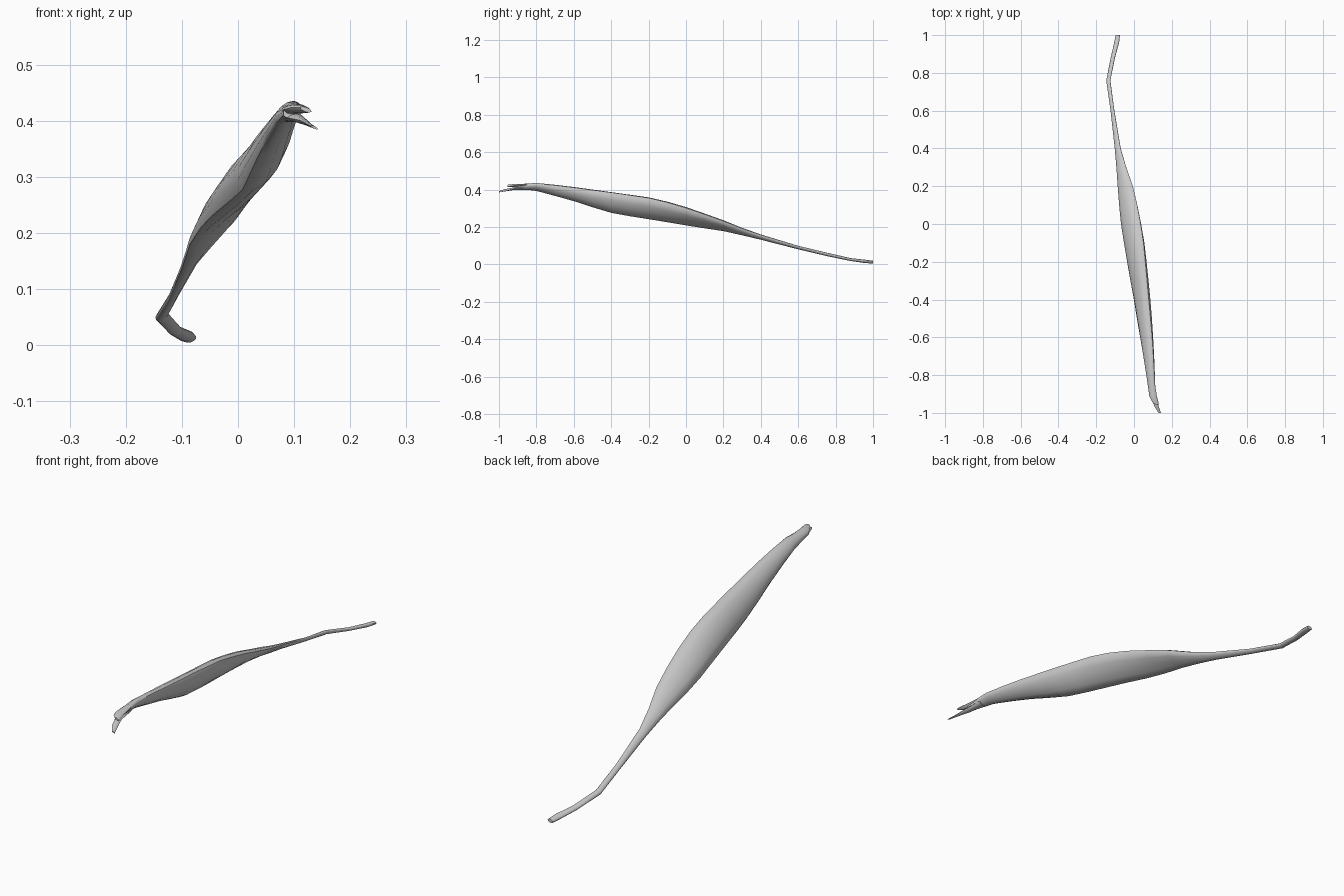
import bpy, bmesh
from math import sin, cos, pi, radians


def loft(name, stations, n=12):
    """Skin tilted ellipses: y, centre x, centre z, half length, half width, tilt, hollow."""
    bm = bmesh.new()
    rings = []
    for y, cx, cz, a, b, tilt, hollow in stations:
        t = radians(tilt)
        ring = []
        for i in range(n):
            p = 2 * pi * i / n
            u, v = a * cos(p), b * sin(p)
            if v < 0:                       # hollow side faces right and down
                v *= 1 - hollow * (0.5 - 0.5 * cos(p)) ** 0.5
            ring.append(bm.verts.new((cx + u * cos(t) - v * sin(t), y,
                                      cz + u * sin(t) + v * cos(t))))
        rings.append(ring)
    for r, s in zip(rings, rings[1:]):
        for i in range(n):
            j = (i + 1) % n
            bm.faces.new((r[i], r[j], s[j], s[i]))
    bm.faces.new(rings[0])
    bm.faces.new(rings[-1])
    bmesh.ops.recalc_face_normals(bm, faces=bm.faces)
    me = bpy.data.meshes.new(name)
    bm.to_mesh(me)
    bm.free()
    ob = bpy.data.objects.new(name, me)
    bpy.context.collection.objects.link(ob)
    bpy.ops.object.select_all(action='DESELECT')
    ob.select_set(True)
    bpy.context.view_layer.objects.active = ob
    bpy.ops.object.shade_smooth_by_angle(angle=radians(50))
    return ob


# Muscle belly tapering into the long bent tendon
loft("muscle_belly_and_tendon", [
    (-0.91, 0.098, 0.416, 0.018, 0.013, 20, 0.3),
    (-0.80, 0.088, 0.414, 0.027, 0.016, 42, 0.1),
    (-0.70, 0.078, 0.396, 0.036, 0.020, 47, 0),
    (-0.60, 0.067, 0.376, 0.045, 0.024, 50, 0),
    (-0.50, 0.055, 0.353, 0.055, 0.029, 54, 0),
    (-0.40, 0.043, 0.331, 0.064, 0.032, 57, 0),
    (-0.30, 0.029, 0.315, 0.068, 0.033, 54, 0),
    (-0.20, 0.015, 0.300, 0.071, 0.033, 51, 0),
    (-0.10, 0.001, 0.280, 0.071, 0.032, 46, 0.1),
    (0.00, -0.015, 0.256, 0.068, 0.030, 42, 0.3),
    (0.10, -0.030, 0.230, 0.060, 0.025, 38, 0.5),
    (0.20, -0.046, 0.205, 0.048, 0.020, 33, 0.5),
    (0.30, -0.067, 0.175, 0.031, 0.014, 33, 0.2),
    (0.40, -0.086, 0.146, 0.019, 0.010, 38, 0),
    (0.60, -0.114, 0.090, 0.012, 0.007, 40, 0),
    (0.76, -0.136, 0.052, 0.012, 0.008, 30, 0),
    (0.88, -0.112, 0.026, 0.012, 0.007, 20, 0),
    (0.96, -0.092, 0.016, 0.014, 0.008, 20, 0),
    (1.00, -0.086, 0.012, 0.012, 0.007, 15, 0),
])

# Upper lip of the forked front end
loft("upper_prong", [
    (-0.84, 0.093, 0.421, 0.018, 0.009, 20, 0),
    (-0.91, 0.101, 0.421, 0.020, 0.009, 5, 0),
    (-0.94, 0.112, 0.421, 0.017, 0.007, -10, 0),
    (-0.955, 0.121, 0.420, 0.011, 0.004, -20, 0),
], 8)

# Lower pointed lip
loft("lower_prong", [
    (-0.84, 0.093, 0.407, 0.016, 0.008, 20, 0),
    (-0.92, 0.104, 0.405, 0.014, 0.007, 0, 0),
    (-0.97, 0.121, 0.396, 0.012, 0.004, -25, 0),
    (-1.00, 0.136, 0.388, 0.007, 0.002, -25, 0),
], 8)
